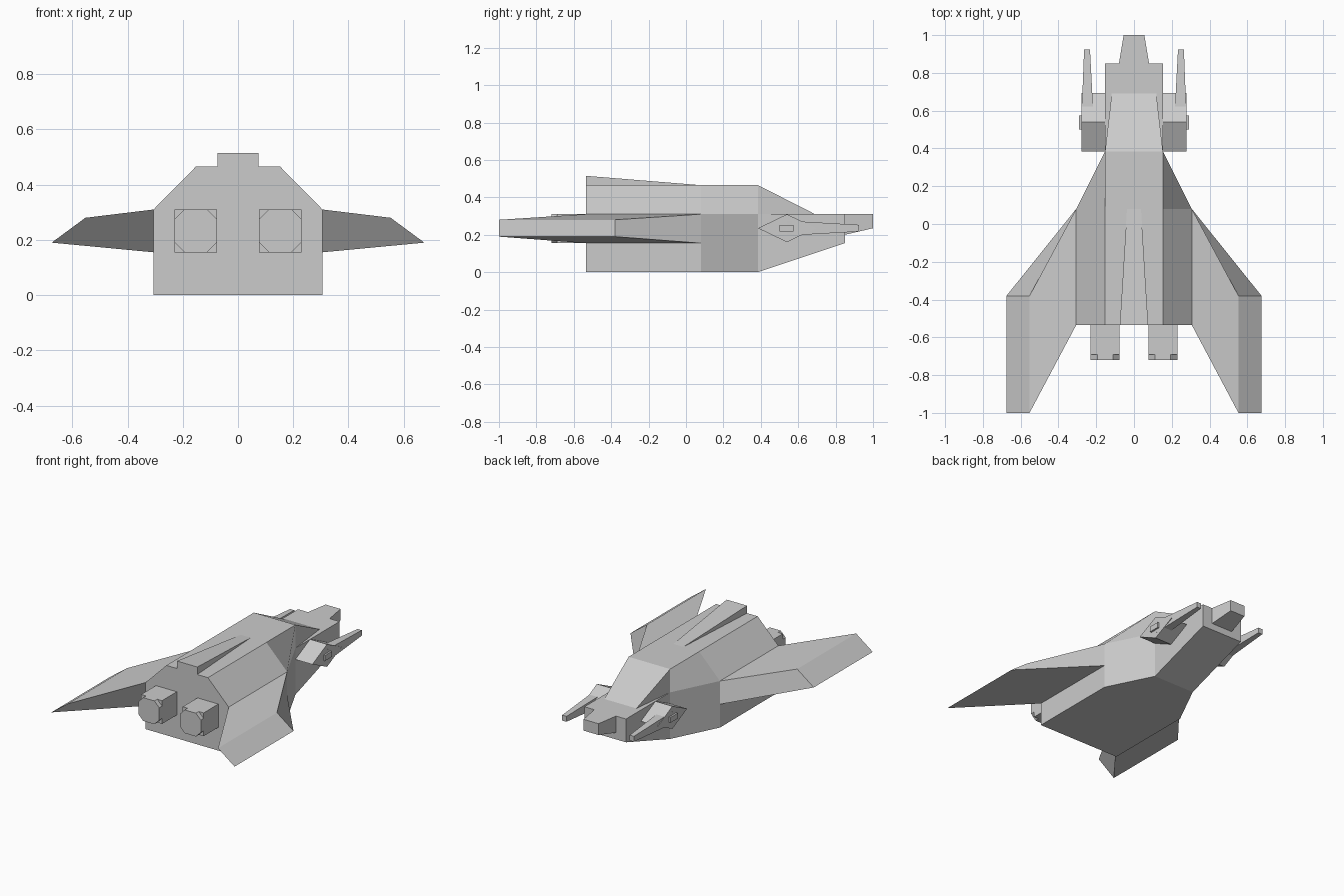
import bpy
import bmesh

cube = bpy.data.objects.get("Cube")
if cube:
    bpy.data.objects.remove(cube, do_unlink=True)

GREY = (0.6, 0.6, 0.6, 1.0)
hull_grey = bpy.data.materials.new("hull_grey")
hull_grey.use_nodes = True
hull_grey.diffuse_color = GREY
hull_grey.node_tree.nodes["Principled BSDF"].inputs["Base Color"].default_value = GREY


def loft(name, sections, mirrored=False):
    """Join matching rings of points into a closed, flat-faced solid."""
    bm = bmesh.new()
    rings = [[bm.verts.new(p) for p in ring] for ring in sections]
    n = len(rings[0])
    for a, b in zip(rings, rings[1:]):
        for i in range(n):
            j = (i + 1) % n
            bm.faces.new((a[i], a[j], b[j], b[i]))
    bm.faces.new(rings[0])
    bm.faces.new(rings[-1])
    bmesh.ops.recalc_face_normals(bm, faces=bm.faces)
    mesh = bpy.data.meshes.new(name)
    bm.to_mesh(mesh)
    bm.free()
    mesh.materials.append(hull_grey)
    obj = bpy.data.objects.new(name, mesh)
    bpy.context.collection.objects.link(obj)
    if mirrored:
        mod = obj.modifiers.new("Mirror", 'MIRROR')
        mod.use_axis[0] = True
        mod.use_mirror_merge = False
    return obj


def rect(y, x0, x1, z0, z1):
    return [(x0, y, z0), (x1, y, z0), (x1, y, z1), (x0, y, z1)]


def octagon(y, x0, x1, z0, z1, c):
    return [(x0 + c, y, z0), (x1 - c, y, z0), (x1, y, z0 + c), (x1, y, z1 - c),
            (x1 - c, y, z1), (x0 + c, y, z1), (x0, y, z1 - c), (x0, y, z0 + c)]


def hull_ring(y, half):
    return [(-half, y, 0), (half, y, 0), (half, y, 0.31),
            (0.153, y, 0.465), (-0.153, y, 0.465), (-half, y, 0.31)]


# Main fuselage, narrowing toward the nose
loft("fuselage", [hull_ring(-0.535, 0.306), hull_ring(0.08, 0.306), hull_ring(0.385, 0.153)])

# Nose wedge and blunt tip
loft("nose", [rect(0.385, -0.153, 0.153, 0, 0.31), rect(0.85, -0.153, 0.153, 0.155, 0.31)])
loft("nose_tip", [rect(0.85, -0.08, 0.08, 0.2, 0.31), rect(1.0, -0.055, 0.055, 0.235, 0.31)])

# Sloping canopy
loft("canopy", [
    [(-0.153, 0.385, 0.31), (-0.153, 0.385, 0.465), (-0.118, 0.69, 0.31)],
    [(0.153, 0.385, 0.31), (0.153, 0.385, 0.465), (0.118, 0.69, 0.31)]])

# Rising spine on the roof
loft("spine", [
    [(-0.037, 0.08, 0.465), (-0.075, -0.535, 0.465), (-0.075, -0.535, 0.515)],
    [(0.037, 0.08, 0.465), (0.075, -0.535, 0.465), (0.075, -0.535, 0.515)]])

# Swept wings
loft("wings", [
    [(0.306, 0.08, 0.155), (0.306, 0.08, 0.31), (0.306, -0.535, 0.31), (0.306, -0.535, 0.155)],
    [(0.675, -0.38, 0.19), (0.553, -0.38, 0.28), (0.553, -1, 0.28), (0.675, -1, 0.19)]],
    mirrored=True)

# Engine blocks with eight-sided nozzles
loft("engine_blocks", [rect(-0.535, 0.076, 0.23, 0.155, 0.31),
                       rect(-0.69, 0.076, 0.23, 0.155, 0.31)], mirrored=True)
loft("engine_nozzles", [octagon(-0.69, 0.076, 0.23, 0.155, 0.31, 0.036),
                        octagon(-0.72, 0.076, 0.23, 0.155, 0.31, 0.036)], mirrored=True)

# Diamond-shaped side pods, tapered barrels and outer studs
loft("side_pods", [[(x, 0.385, 0.235), (x, 0.54, 0.31), (x, 0.693, 0.235), (x, 0.54, 0.16)]
                   for x in (0.15, 0.278)], mirrored=True)
loft("barrels", [rect(0.54, 0.213, 0.279, 0.195, 0.275),
                 rect(0.925, 0.233, 0.264, 0.217, 0.253)], mirrored=True)
loft("pod_studs", [rect(0.5, 0.27, 0.29, 0.217, 0.253),
                   rect(0.575, 0.27, 0.29, 0.217, 0.253)], mirrored=True)
